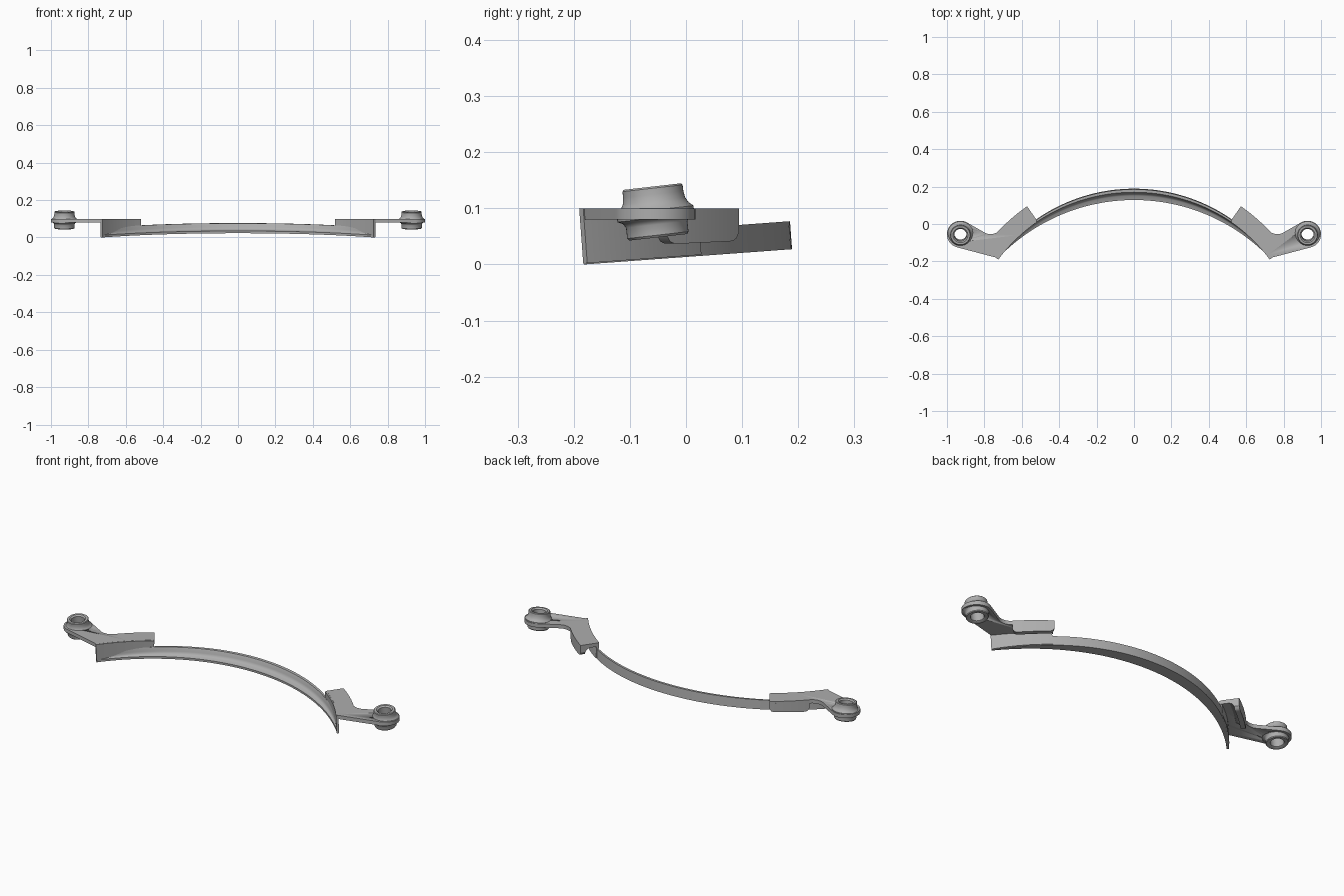
import bpy, bmesh, math
from mathutils import Matrix, Vector

old = bpy.data.objects.get("Cube")
if old:
    bpy.data.objects.remove(old)

grey = bpy.data.materials.new("plain_grey")
grey.use_nodes = True
colour = (0.42, 0.42, 0.42, 1)
grey.diffuse_color = colour
grey.node_tree.nodes["Principled BSDF"].inputs["Base Color"].default_value = colour

CENTRE_Y, R_OUT = -0.722, 0.912
START, END = math.radians(35), math.radians(53.4)
TILT = Matrix.Translation((0, -0.18, 0)) @ Matrix.Rotation(math.radians(4.2), 4, 'X') @ Matrix.Translation((0, 0.18, 0))


def polar(r, a, z=0.0):
    """Point on the band circle, angle measured from +y towards +x."""
    return Vector((r * math.sin(a), CENTRE_Y + r * math.cos(a), z))


def finish(name, bm, mirror=False, angle=35):
    bmesh.ops.recalc_face_normals(bm, faces=bm.faces)
    mesh = bpy.data.meshes.new(name)
    bm.to_mesh(mesh)
    bm.free()
    mesh.materials.append(grey)
    ob = bpy.data.objects.new(name, mesh)
    bpy.context.collection.objects.link(ob)
    if mirror:
        ob.modifiers.new("mirror", 'MIRROR').use_mirror_merge = False
    bpy.ops.object.select_all(action='DESELECT')
    ob.select_set(True)
    bpy.context.view_layer.objects.active = ob
    bpy.ops.object.shade_smooth_by_angle(angle=math.radians(angle))
    return ob


def loft(rings, closed=False):
    """Skin a row of equal closed sections, capping the two ends."""
    bm = bmesh.new()
    rows = [[bm.verts.new(p) for p in ring] for ring in rings]
    n = len(rows[0])
    pairs = list(zip(rows, rows[1:]))
    if closed:
        pairs.append((rows[-1], rows[0]))
    for a, b in pairs:
        for i in range(n):
            j = (i + 1) % n
            bm.faces.new((a[i], a[j], b[j], b[i]))
    if not closed:
        bm.faces.new(rows[0])
        bm.faces.new(rows[-1])
    return bm


def sweep(a0, a1, steps):
    return [a0 + (a1 - a0) * i / steps for i in range(steps + 1)]


# Curved band: outer wall, fillet and inner ledge that narrows to the ends
section = [(0, 0), (1, 0), (1, 0.012), (0.62, 0.016), (0.48, 0.021),
           (0.4, 0.03), (0.34, 0.042), (0.26, 0.05), (0, 0.05)]
rings = []
for a in sweep(-END, END, 72):
    width = 0.006 + 0.054 * (1 - (a / END) ** 2)
    rings.append([TILT @ polar(R_OUT - u * width, a, z) for u, z in section])
finish("curved_band", loft(rings))

# Riser wall joining the band to the bracket plate
rings = []
for a in sweep(START, END, 16):
    low = [TILT @ polar(r, a, 0.002) for r in (0.904, 0.916)]
    high = [TILT @ polar(r, a, 0.1) for r in (0.916, 0.904)]
    for p in high:
        p.z = 0.0995
    rings.append(low + high)
finish("riser_wall", loft(rings), mirror=True)

# Flat bracket plate with rounded arm
BOSS = Vector((0.928, -0.055, 0.095))
outline = [polar(0.905, a) for a in sweep(START, END, 14)]
for a in sweep(math.radians(-75), math.radians(120), 24):
    outline.append(Vector((BOSS.x + 0.072 * math.cos(a), BOSS.y + 0.072 * math.sin(a), 0)))
outline += [Vector((x, y, 0)) for x, y in
            ((0.8, -0.045), (0.788, -0.051), (0.775, -0.054), (0.755, -0.054))]
outline += [polar(0.997, a) for a in sweep(math.radians(47.3), START, 12)]
rings = [[p + Vector((0, 0, z)) for p in outline] for z in (0.08, 0.1)]
finish("bracket_plate", loft(rings), mirror=True)

# Outer skirt under the plate, rounded at its lower corners
rings = []
last = math.radians(46.4)
for a in sweep(START, last, 24):
    edge = min(a - START, last - a)
    corner = max(0, 1 - edge / 0.028)
    z = 0.042 - 0.006 * (a - START) / (last - START)
    z += 0.016 * (1 - math.sqrt(1 - corner ** 2))
    rings.append([polar(r, a, h) for r, h in
                  ((0.997, 0.09), (0.997, z), (0.972, z), (0.968, 0.066),
                   (0.96, 0.075), (0.945, 0.081), (0.945, 0.09))])
finish("bracket_skirt", loft(rings), mirror=True)

# Tilted boss with a through bore
profile = [(0.033, -0.043), (0.04, -0.047), (0.052, -0.047), (0.055, -0.043),
           (0.055, -0.024), (0.059, -0.017), (0.069, -0.012), (0.069, 0.002),
           (0.061, 0.009), (0.056, 0.018), (0.054, 0.03), (0.054, 0.041),
           (0.051, 0.044), (0.04, 0.044), (0.033, 0.037)]
place = Matrix.Translation(BOSS) @ Matrix.Rotation(math.radians(6.5), 4, 'X')
rings = []
for i in range(48):
    a = 2 * math.pi * i / 48
    rings.append([place @ Vector((r * math.cos(a), r * math.sin(a), z)) for r, z in profile])
boss = loft(rings, closed=True)
finish("mounting_boss", boss, mirror=True)

# Cut the bore through the plate
cut = bmesh.new()
bmesh.ops.create_cone(cut, cap_ends=True, segments=48, radius1=0.04, radius2=0.04,
                      depth=0.2, matrix=place)
cutter = finish("bore_cutter", cut, mirror=True)
cutter.hide_render = True
cutter.hide_viewport = True
plate = bpy.data.objects["bracket_plate"]
hole = plate.modifiers.new("bore", 'BOOLEAN')
hole.object = cutter
hole.solver = 'EXACT'
names = [m.name for m in plate.modifiers]
plate.modifiers.move(names.index("bore"), names.index("mirror") + 1)
